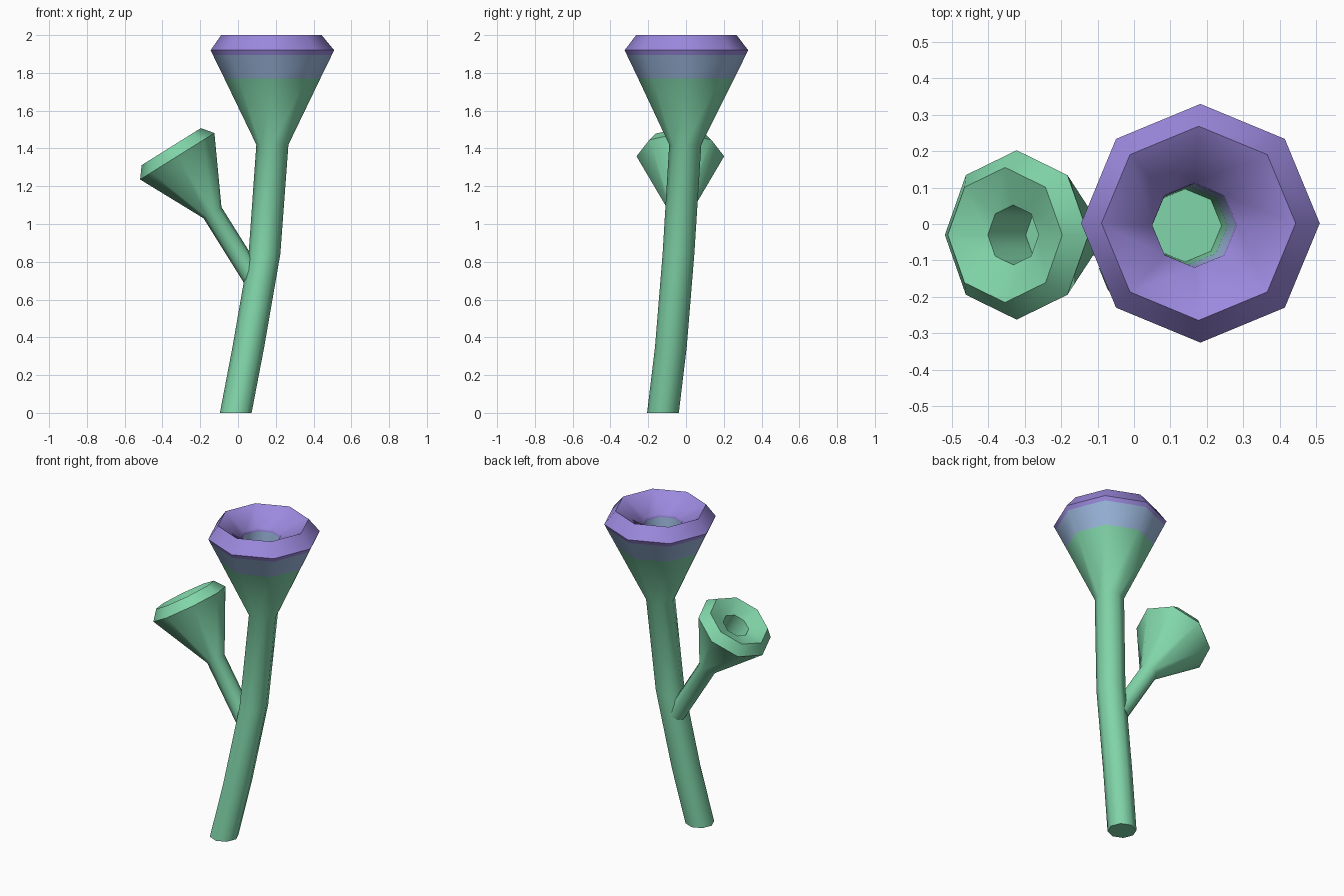
import bpy, bmesh, math
from mathutils import Vector

if "Cube" in bpy.data.objects:
    bpy.data.objects.remove(bpy.data.objects["Cube"])

SIDES = 8


def material(name, rgb):
    m = bpy.data.materials.new(name)
    m.diffuse_color = (*rgb, 1)
    m.use_nodes = True
    m.node_tree.nodes["Principled BSDF"].inputs["Base Color"].default_value = m.diffuse_color
    return m


MATS = [material("leaf green", (0.22, 0.67, 0.40)),
        material("pale blue", (0.34, 0.49, 0.74)),
        material("soft purple", (0.33, 0.25, 0.73))]


def loft(name, rings, axis):
    """Skin octagonal rings (centre, radius, colour of band up to it)."""
    axis = Vector(axis).normalized()
    v = Vector((0, 1, 0))
    v = (v - axis * v.dot(axis)).normalized()
    u = v.cross(axis)
    bm = bmesh.new()
    prev = first = None
    for centre, r, mat in rings:
        c = Vector(centre)
        ring = []
        for i in range(SIDES):
            a = math.tau * i / SIDES
            ring.append(bm.verts.new(c + (u * math.cos(a) + v * math.sin(a)) * r))
        if prev:
            for i in range(SIDES):
                j = (i + 1) % SIDES
                f = bm.faces.new((prev[i], prev[j], ring[j], ring[i]))
                f.material_index = mat
        else:
            first = ring
        prev = ring
    bm.faces.new(first[::-1])
    bm.faces.new(prev)
    bmesh.ops.recalc_face_normals(bm, faces=bm.faces)
    me = bpy.data.meshes.new(name)
    bm.to_mesh(me)
    bm.free()
    for m in MATS:
        me.materials.append(m)
    ob = bpy.data.objects.new(name, me)
    bpy.context.collection.objects.link(ob)
    bpy.ops.object.select_all(action='DESELECT')
    ob.select_set(True)
    bpy.context.view_layer.objects.active = ob
    bpy.ops.object.shade_smooth_by_angle(angle=math.radians(55))


# Main stalk flaring into a banded trumpet with a rolled rim and inner tube
loft("main_stalk", [
    ((-0.012, -0.122, 0.00), 0.084, 0),
    ((0.055, -0.080, 0.35), 0.084, 0),
    ((0.140, -0.040, 0.84), 0.084, 0),
    ((0.182, -0.004, 1.42), 0.085, 0),
    ((0.182, 0.001, 1.77), 0.254, 0),
    ((0.182, 0.002, 1.895), 0.315, 1),
    ((0.182, 0.002, 1.92), 0.327, 2),
    ((0.177, 0.002, 2.00), 0.266, 2),
    ((0.166, -0.003, 1.91), 0.116, 2),
    ((0.164, -0.004, 1.89), 0.114, 2),
    ((0.148, -0.004, 1.77), 0.108, 1),
    ((0.140, -0.004, 1.62), 0.100, 0),
], (0, 0, 1))

# Side branch with a smaller trumpet, leaning left
base = Vector((-0.135, -0.030, 1.06))
axis = Vector((-0.53, 0, 0.848)).normalized()
profile = [(-0.42, 0.056), (0.0, 0.056), (0.352, 0.232), (0.412, 0.185),
           (0.37, 0.082), (0.19, 0.072)]
loft("side_branch", [(base + axis * t, r, 0) for t, r in profile], axis)
